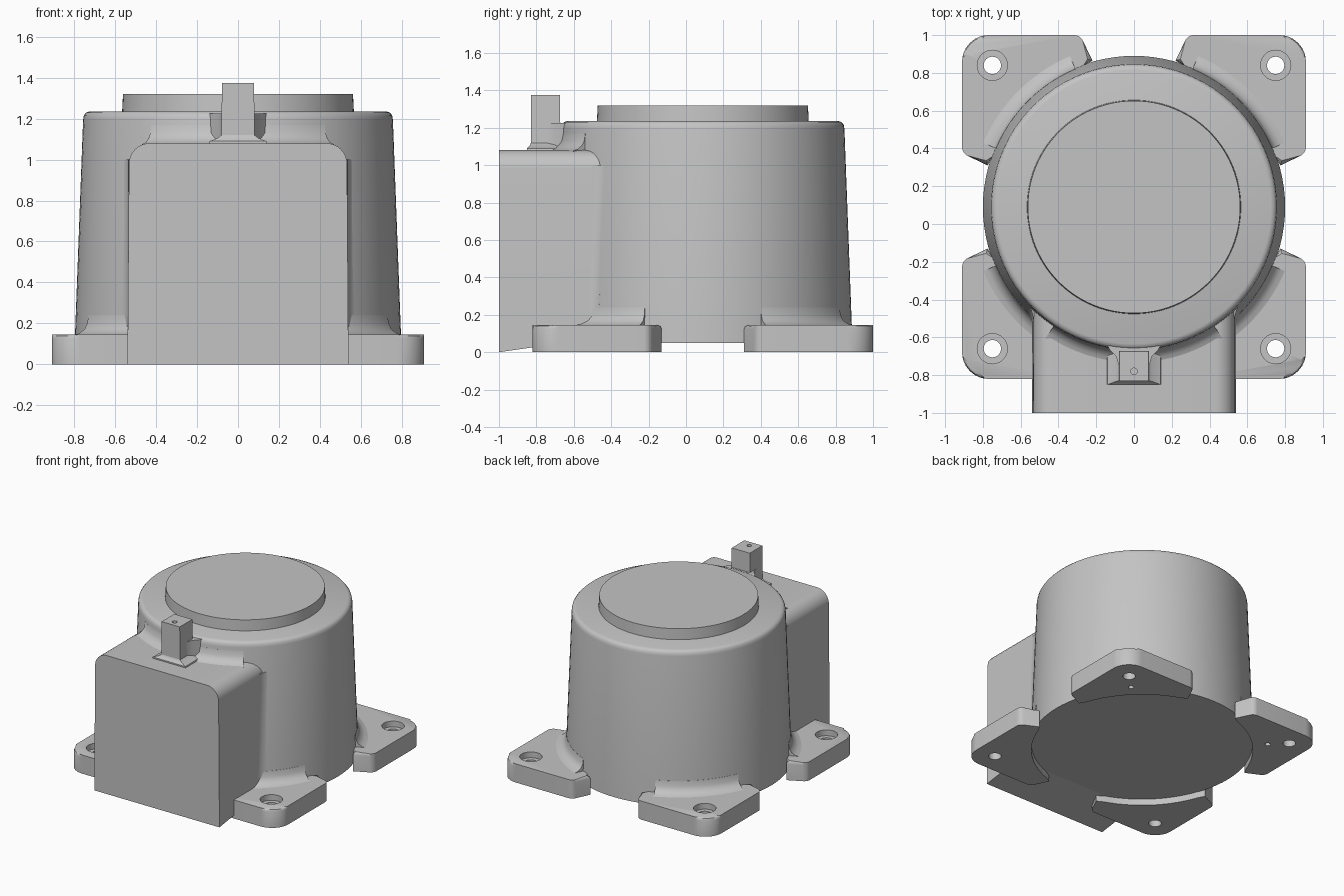
import bpy, bmesh, math
from mathutils import Vector

old = bpy.data.objects.get("Cube")
if old:
    bpy.data.objects.remove(old, do_unlink=True)

CY = 0.09  # y of the housing axis
grey = bpy.data.materials.new("cast_grey")
grey.use_nodes = True
grey.diffuse_color = (0.55, 0.55, 0.55, 1)
grey.node_tree.nodes["Principled BSDF"].inputs["Base Color"].default_value = (0.55, 0.55, 0.55, 1)


def smooth(ob, angle=35):
    bpy.ops.object.select_all(action='DESELECT')
    ob.select_set(True)
    bpy.context.view_layer.objects.active = ob
    bpy.ops.object.shade_smooth_by_angle(angle=math.radians(angle))


def loft(name, rings, bevel_top=0):
    """Skin a list of closed rings and cap both ends."""
    bm = bmesh.new()
    vs = [[bm.verts.new(p) for p in ring] for ring in rings]
    n = len(rings[0])
    for a, b in zip(vs, vs[1:]):
        for i in range(n):
            j = (i + 1) % n
            bm.faces.new((a[i], a[j], b[j], b[i]))
    bm.faces.new(vs[0])
    top = bm.faces.new(vs[-1])
    if bevel_top:
        bmesh.ops.bevel(bm, geom=list(top.edges), offset=bevel_top, segments=2,
                        profile=0.5, affect='EDGES', clamp_overlap=True)
    bmesh.ops.recalc_face_normals(bm, faces=bm.faces)
    me = bpy.data.meshes.new(name)
    bm.to_mesh(me)
    bm.free()
    me.materials.append(grey)
    ob = bpy.data.objects.new(name, me)
    bpy.context.collection.objects.link(ob)
    smooth(ob)
    return ob


def circle(r, z, x=0, y=CY, n=96):
    return [(x + r * math.cos(2 * math.pi * i / n), y + r * math.sin(2 * math.pi * i / n), z)
            for i in range(n)]


def stack(name, profile, x=0, y=CY, n=96):
    return loft(name, [circle(r, z, x, y, n) for r, z in profile])


def arc_sweep(name, profile, mid, half, steps=24):
    """Sweep an (r, z) section around the housing axis."""
    rings = []
    for i in range(steps + 1):
        a = math.radians(mid - half + 2 * half * i / steps)
        rings.append([(r * math.cos(a), CY + r * math.sin(a), z) for r, z in profile])
    return loft(name, rings)


def cut(ob, cutter):
    mod = ob.modifiers.new("hole", 'BOOLEAN')
    mod.operation = 'DIFFERENCE'
    mod.solver = 'EXACT'
    mod.object = cutter
    cutter.hide_render = True
    bpy.ops.object.select_all(action='DESELECT')
    ob.select_set(True)
    bpy.context.view_layer.objects.active = ob
    bpy.ops.object.modifier_apply(modifier=mod.name)
    bpy.data.objects.remove(cutter, do_unlink=True)


def rounded(corners, steps=8):
    """Round (x, y, radius) corners of a polygon."""
    out = []
    for i, (x, y, r) in enumerate(corners):
        p = Vector((x, y))
        a = Vector(corners[i - 1][:2]) - p
        b = Vector(corners[(i + 1) % len(corners)][:2]) - p
        if r == 0:
            out.append((x, y))
            continue
        d = r / math.tan(a.angle(b) / 2)
        c = p + (a.normalized() + b.normalized()).normalized() * (r / math.sin(a.angle(b) / 2))
        s, e = p + a.normalized() * d - c, p + b.normalized() * d - c
        for k in range(steps + 1):
            q = s.lerp(e, k / steps).normalized() * r + c
            out.append((q.x, q.y))
    return out


# Tapered housing and raised lid
stack("housing", [(0.80, 0.05), (0.757, 1.195), (0.753, 1.217), (0.742, 1.23), (0.725, 1.236)])
stack("lid_disc", [(0.567, 1.22), (0.562, 1.32)])

# Front box with rounded top edges and a slightly sloping underside
section = rounded([(-0.54, 0, 0), (0.54, 0, 0), (0.532, 1.08, 0.1), (-0.532, 1.08, 0.1)])
loft("front_box", [[(x, -1, z) for x, z in section],
                   [(x, -0.3, z if z > 0 else 0.1) for x, z in section]])

# Fillet between box top and housing
arc_sweep("box_top_fillet", [(0.70, 1.06), (0.84, 1.075), (0.805, 1.085), (0.78, 1.105),
                             (0.765, 1.13), (0.758, 1.17), (0.70, 1.17)], -90, 34)


# Vertical fillets between box sides and housing
def side_ring(sx, radius, z, f=0.11):
    cx = 0.535 + f
    cy = CY - math.sqrt((radius + f) ** 2 - cx ** 2)
    end = math.atan2(CY - cy, -cx)
    pts = [(0.45, -0.38)]
    for i in range(9):
        a = math.pi + (end - math.pi) * i / 8
        pts.append((cx + f * math.cos(a), cy + f * math.sin(a)))
    return [(sx * x, y, z) for x, y in pts]


for side, sx in (("left", 1), ("right", -1)):
    loft("box_fillet_" + side, [side_ring(sx, 0.80, 0.06), side_ring(sx, 0.763, 1.0)])

# Four mounting feet: rounded corner plates ending on the housing circle
outline = rounded([(0.22, 0.775, 0), (0.285, 0.91, 0.05), (0.91, 0.91, 0.14),
                   (0.91, 0.285, 0.05), (0.775, 0.22, 0)])
for i in range(1, 16):
    a = math.radians(16 + 58 * i / 16)
    outline.append((0.795 * math.cos(a), 0.795 * math.sin(a)))

for end, sy in (("back", 1), ("front", -1)):
    for side, sx in (("left", 1), ("right", -1)):
        tag = end + "_" + side
        foot = loft("foot_" + tag, [[(sx * x, CY + sy * y, z) for x, y in outline]
                                    for z in (0, 0.145)], bevel_top=0.02)
        hx, hy = sx * 0.75, CY + sy * 0.75
        cut(foot, stack("bolt_cutter", [(0.046, -0.1), (0.046, 0.3)], hx, hy, 24))
        cut(foot, stack("recess_cutter", [(0.08, 0.1), (0.08, 0.3)], hx, hy, 32))
        if sy > 0:  # locating pin hole in the underside
            cut(foot, stack("pin_cutter", [(0.02, -0.1), (0.02, 0.08)],
                            sx * 0.64, CY + 0.64, 16))
        smooth(foot)
        mid = math.degrees(math.atan2(sy, sx))
        arc_sweep("foot_fillet_" + tag, [(0.74, 0.12), (0.89, 0.14), (0.845, 0.15),
                                         (0.815, 0.17), (0.80, 0.20), (0.794, 0.24),
                                         (0.74, 0.24)], mid, 22)


# Connector lug on the box: flared base, step into the housing and tall post
def rect(hx, y0, y1, z):
    return [(-hx, y0, z), (hx, y0, z), (hx, y1, z), (-hx, y1, z)]


loft("lug_base", [rect(0.145, -0.85, -0.6, 1.07), rect(0.14, -0.85, -0.6, 1.09),
                  rect(0.10, -0.835, -0.6, 1.105), rect(0.08, -0.83, -0.6, 1.12)])
step = [(-0.15, -0.62), (-0.13, -0.665), (-0.095, -0.70), (-0.08, -0.75)]
step += [(-x, y) for x, y in reversed(step)]
loft("lug_step", [[(x, y, z) for x, y in step] for z in (1.08, 1.225)])
post = loft("lug_post", [rect(0.082, -0.83, -0.67, 1.1), rect(0.078, -0.83, -0.675, 1.375)])
cut(post, stack("post_cutter", [(0.018, 1.32), (0.018, 1.5)], 0, -0.78, 12))
smooth(post)
